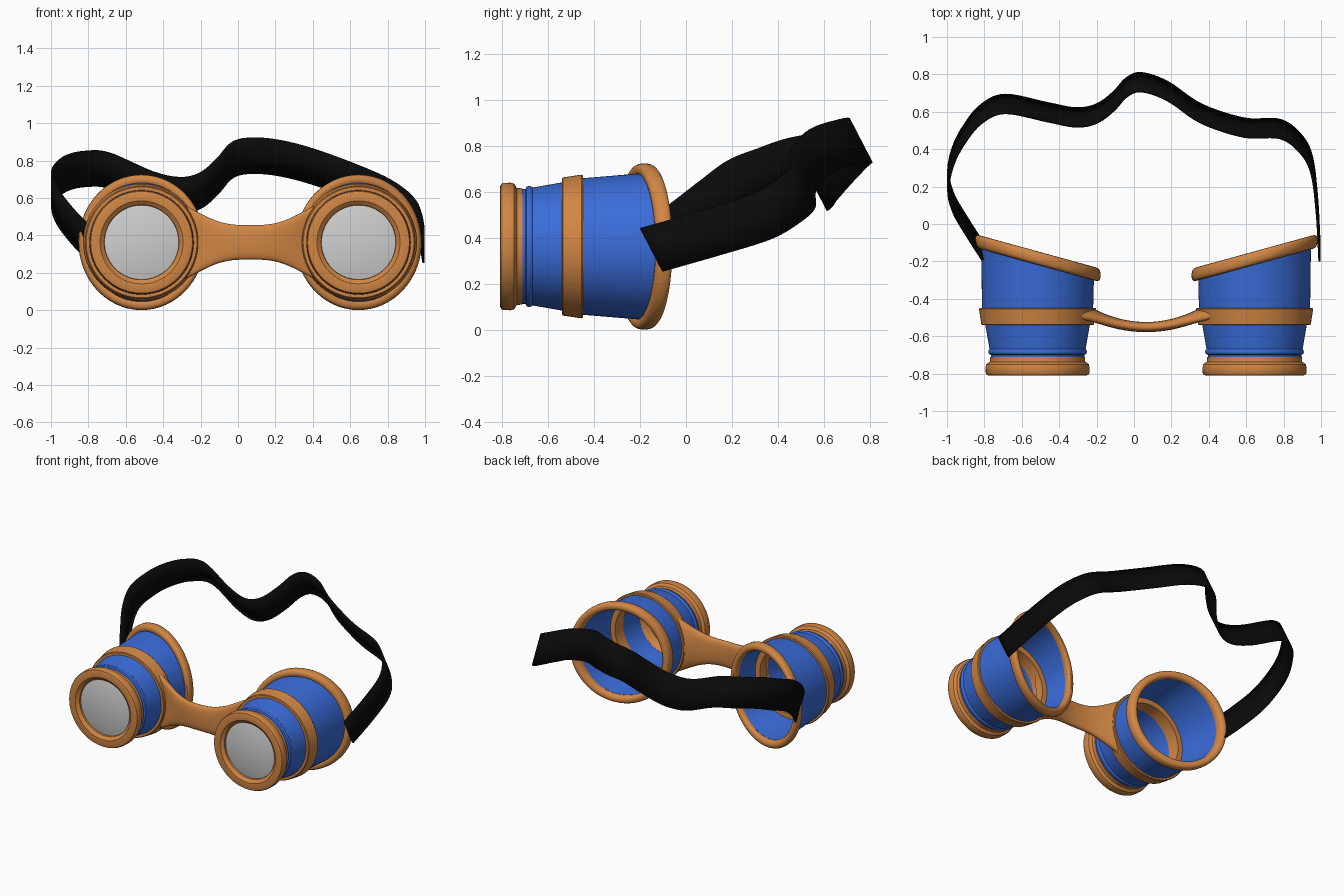
import bpy, bmesh, math
from mathutils import Vector

if "Cube" in bpy.data.objects:
    bpy.data.objects.remove(bpy.data.objects["Cube"])

MID_X, MID_Z, HALF_GAP = 0.0645, 0.363, 0.58
SLOPE = 0.275        # slant of the eye openings
SEG = 72


def material(name, rgb):
    m = bpy.data.materials.new(name)
    m.diffuse_color = (*rgb, 1)
    m.use_nodes = True
    m.node_tree.nodes["Principled BSDF"].inputs["Base Color"].default_value = m.diffuse_color
    return m


ORANGE = material("orange", (0.64, 0.24, 0.058))
BLUE = material("blue", (0.042, 0.150, 0.70))
BLACK = material("black", (0.003, 0.003, 0.003))
GLASS = material("pale_grey", (0.62, 0.62, 0.62))


def finish(name, bm, mat, angle=35):
    bmesh.ops.recalc_face_normals(bm, faces=bm.faces)
    me = bpy.data.meshes.new(name)
    bm.to_mesh(me)
    bm.free()
    me.materials.append(mat)
    ob = bpy.data.objects.new(name, me)
    bpy.context.collection.objects.link(ob)
    bpy.ops.object.select_all(action='DESELECT')
    ob.select_set(True)
    bpy.context.view_layer.objects.active = ob
    bpy.ops.object.shade_smooth_by_angle(angle=math.radians(angle))
    return ob


def lathe(name, side, profile, mat):
    """Closed profile of (radius, y, slant, z stretch) turned about the barrel axis."""
    bm = bmesh.new()
    cx = MID_X + side * HALF_GAP
    rings = []
    for i in range(SEG):
        a = 2 * math.pi * i / SEG
        ring = []
        for p in profile:
            r, y, slant, sz = (*p, 0, 1)[:4] if len(p) == 2 else p
            dx = r * math.cos(a)
            ring.append(bm.verts.new((cx + side * dx, y + slant * SLOPE * dx,
                                      MID_Z + r * sz * math.sin(a))))
        rings.append(ring)
    n = len(profile)
    for i in range(SEG):
        A, B = rings[i], rings[(i + 1) % SEG]
        for j in range(n):
            k = (j + 1) % n
            bm.faces.new((A[j], A[k], B[k], B[j]))
    bmesh.ops.remove_doubles(bm, verts=bm.verts, dist=1e-5)
    return finish(name, bm, mat)


# Rounded slanted rim section
rim = []
for i in range(16):
    a = 2 * math.pi * i / 16
    c, s = math.cos(a), math.sin(a)
    rim.append((0.311 + 0.026 * math.copysign(abs(c) ** 0.8, c),
                -0.182 + 0.036 * math.copysign(abs(s) ** 0.8, s), 1, 1.075))

# Shallow domed lens section
lens = [(0.205 * i / 8, -0.798 + 0.022 * (i / 8) ** 2) for i in range(9)]
lens += [(0.205, -0.765), (0, -0.765)]

for side, tag in ((-1, "left"), (1, "right")):
    lathe(tag + "_front_ring", side, [
        (0.198, -0.775), (0.200, -0.790), (0.212, -0.800), (0.222, -0.808), (0.262, -0.81),
        (0.272, -0.806), (0.277, -0.797), (0.278, -0.765), (0.274, -0.750),
        (0.264, -0.742), (0.255, -0.737), (0.253, -0.712), (0.225, -0.712),
        (0.200, -0.750)], ORANGE)
    lathe(tag + "_lens", side, lens, GLASS)
    lathe(tag + "_front_barrel", side, [
        (0.250, -0.716), (0.250, -0.700), (0.260, -0.695), (0.264, -0.685),
        (0.262, -0.675), (0.257, -0.668), (0.281, -0.530), (0.242, -0.530),
        (0.225, -0.716)], BLUE)
    lathe(tag + "_middle_band", side, [
        (0.296, -0.540), (0.301, -0.536), (0.313, -0.455), (0.309, -0.449),
        (0.238, -0.449), (0.236, -0.540)], ORANGE)
    lathe(tag + "_rear_barrel", side, [
        (0.297, -0.455), (0.302, -0.18, 1, 1.06), (0.288, -0.18, 1, 1.06),
        (0.275, -0.455)], BLUE)
    lathe(tag + "_eye_rim", side, rim, ORANGE)

# Bridge: flared, bowed bar whose ends follow the round bands
bm = bmesh.new()
rows, N, M = [], 32, 28
for i in range(N + 1):
    t = 2 * i / N - 1
    h = 0.092 + 0.125 * abs(t) ** 3
    th = 0.027 + 0.008 * t * t
    row = []
    for j in range(M):
        a = 2 * math.pi * j / M
        c, s = math.cos(a), math.sin(a)
        z = h * math.copysign(abs(s) ** 0.8, s)
        y = -0.551 + 0.068 * t * t + th * math.copysign(abs(c) ** 0.7, c)
        reach = HALF_GAP - math.sqrt(0.29 ** 2 - z * z)
        row.append(bm.verts.new((MID_X + t * reach, y, MID_Z + z)))
    rows.append(row)
for A, B in zip(rows, rows[1:]):
    for j in range(M):
        k = (j + 1) % M
        bm.faces.new((A[j], A[k], B[k], B[j]))
bm.faces.new(rows[0])
bm.faces.new(rows[-1])
finish("bridge", bm, ORANGE, 50)

# Neck strap: a ribbon of constant tilt swept along a smooth path
path = [Vector(p) for p in (
    (0.992, -0.152, 0.348), (0.978, 0.10, 0.42), (0.950, 0.315, 0.487),
    (0.89, 0.43, 0.55), (0.78, 0.508, 0.62), (0.59, 0.515, 0.70),
    (0.36, 0.59, 0.78), (0.18, 0.71, 0.82), (0.04, 0.758, 0.824),
    (-0.04, 0.73, 0.795), (-0.11, 0.655, 0.715), (-0.20, 0.59, 0.64),
    (-0.31, 0.57, 0.615), (-0.46, 0.597, 0.647), (-0.69, 0.642, 0.747),
    (-0.82, 0.585, 0.755), (-0.91, 0.475, 0.735), (-0.968, 0.36, 0.695),
    (-0.993, 0.23, 0.643), (-0.965, 0.11, 0.555), (-0.89, -0.02, 0.455),
    (-0.81, -0.145, 0.37))]
ext = [2 * path[0] - path[1]] + path + [2 * path[-1] - path[-2]]
pts = []
for a, b, c, d in zip(ext, ext[1:], ext[2:], ext[3:]):
    for q in range(6):
        t = q / 6
        pts.append(0.5 * (2 * b + (c - a) * t + (2 * a - 5 * b + 4 * c - d) * t * t
                          + (3 * b - a - 3 * c + d) * t ** 3))
pts.append(path[-1])
w = Vector((0, 0.46, -0.888)) * 0.107
bm = bmesh.new()
edges = [(bm.verts.new(p - w), bm.verts.new(p + w)) for p in pts]
for (a, b), (c, d) in zip(edges, edges[1:]):
    bm.faces.new((a, b, d, c))
strap = finish("neck_strap", bm, BLACK)
mod = strap.modifiers.new("thickness", 'SOLIDIFY')
mod.thickness = 0.012
mod.offset = 0
